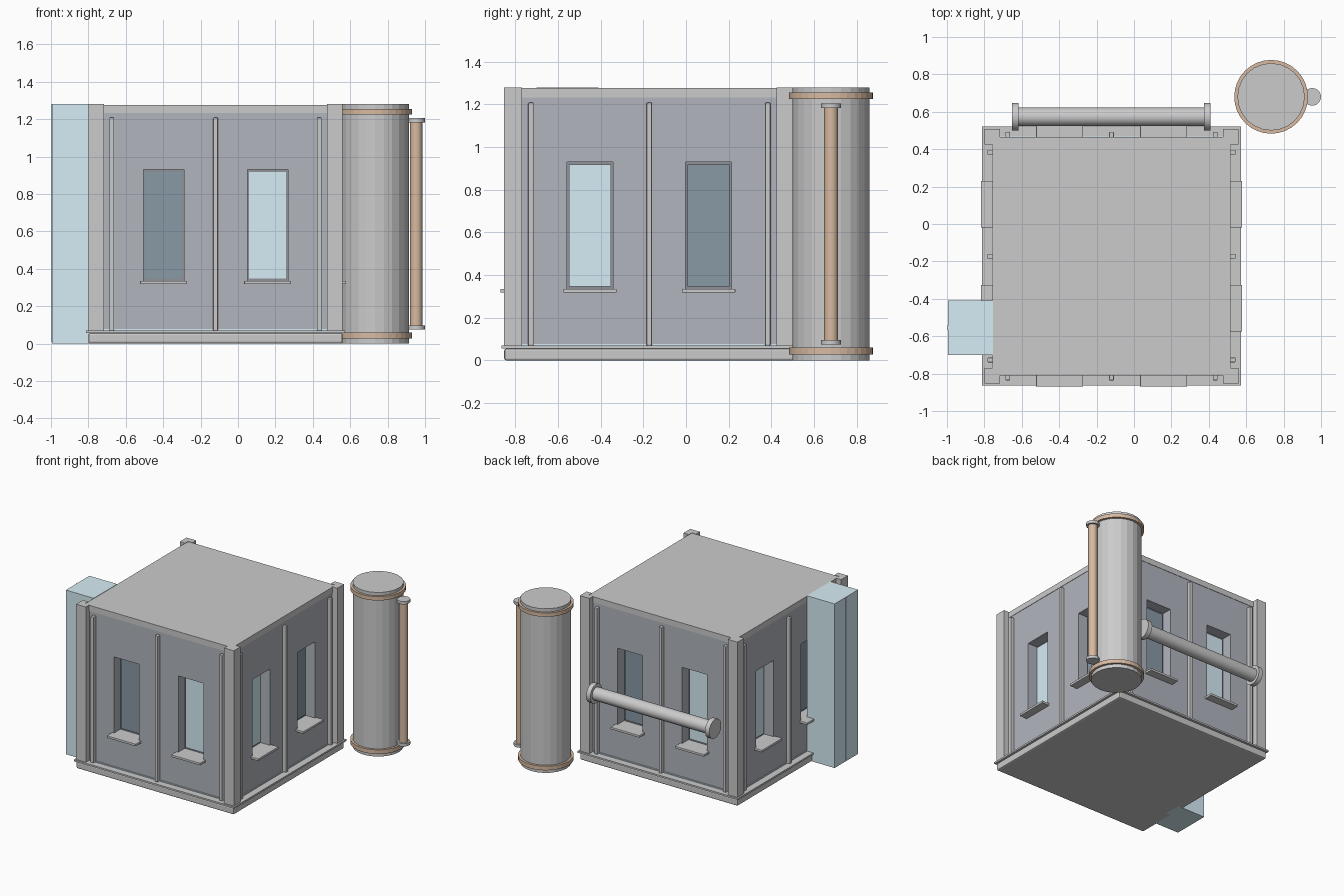
import bpy, bmesh, math
from mathutils import Matrix, Vector

if "Cube" in bpy.data.objects:
    bpy.data.objects.remove(bpy.data.objects["Cube"])

CX, CY = -0.12, -0.172           # centre of the square building


def material(name, rgb):
    m = bpy.data.materials.new(name)
    m.diffuse_color = (*rgb, 1)
    m.use_nodes = True
    m.node_tree.nodes["Principled BSDF"].inputs["Base Color"].default_value = m.diffuse_color
    return m


WALL = material("wall_slate", (0.44, 0.46, 0.51))
GLASS = material("light_glass", (0.68, 0.85, 0.92))
DARK = material("dark_glass", (0.25, 0.32, 0.38))
FRAME = material("frame_dark", (0.28, 0.29, 0.32))
BROWN = material("copper", (0.68, 0.49, 0.36))


def finish(bm, name, mat=None, matrix=None, bevel=0.0):
    if matrix:
        bm.transform(matrix)
    if bevel:
        bmesh.ops.bevel(bm, geom=bm.edges[:], offset=bevel, segments=2,
                        profile=0.5, affect='EDGES')
    bmesh.ops.recalc_face_normals(bm, faces=bm.faces[:])
    me = bpy.data.meshes.new(name)
    bm.to_mesh(me)
    bm.free()
    ob = bpy.data.objects.new(name, me)
    bpy.context.collection.objects.link(ob)
    if mat:
        me.materials.append(mat)
    return ob


def add_box(bm, x, y, z, matrix=Matrix()):
    size = Vector((x[1] - x[0], y[1] - y[0], z[1] - z[0]))
    mid = Vector((x[0] + x[1], y[0] + y[1], z[0] + z[1])) / 2
    bmesh.ops.create_cube(bm, size=1, matrix=matrix @ Matrix.Translation(mid)
                          @ Matrix.Diagonal((*size, 1)))


def box(name, x, y, z, mat=None, matrix=Matrix(), bevel=0.0):
    bm = bmesh.new()
    add_box(bm, x, y, z, matrix)
    return finish(bm, name, mat, bevel=bevel)


def cyl(name, r, lo, hi, at, mat=None, axis='Z', sides=24):
    bm = bmesh.new()
    bmesh.ops.create_cone(bm, cap_ends=True, segments=sides, radius1=r,
                          radius2=r, depth=hi - lo,
                          matrix=Matrix.Translation((0, 0, (lo + hi) / 2)))
    m = Matrix.Translation(at)
    if axis == 'X':
        m = m @ Matrix.Rotation(math.pi / 2, 4, 'Y')
    return finish(bm, name, mat, m)


def side(k):
    """Frame of wall k: x runs along the wall, -y points outward."""
    return Matrix.Translation((CX, CY, 0)) @ Matrix.Rotation(k * math.pi / 2, 4, 'Z')


def square(name, h, z, mat=None, bevel=0.0):
    return box(name, (-h, h), (-h, h), z, mat, side(0), bevel)


# plinth, ledge, glazed strip, walls and roof
square("plinth", 0.68, (0, 0.056), bevel=0.01)
square("plinth_ledge", 0.692, (0.056, 0.069))
square("base_strip", 0.639, (0.069, 0.077), GLASS)
walls = square("walls", 0.634, (0.07, 1.24), WALL)
square("roof_slab", 0.637, (1.232, 1.277))

# window pockets cut into the walls
OFF, HW, Z0, Z1 = 0.278, 0.108, 0.335, 0.93
bm = bmesh.new()
for k in range(4):
    for s in (-1, 1):
        u = s * OFF
        add_box(bm, (u - HW, u + HW), (-0.75, -0.545), (Z0, Z1), side(k))
cutter = finish(bm, "window_cutter")
cutter.hide_render = True
mod = walls.modifiers.new("windows", 'BOOLEAN')
mod.operation = 'DIFFERENCE'
mod.solver = 'EXACT'
mod.object = cutter
bpy.context.view_layer.objects.active = walls
bpy.ops.object.modifier_apply(modifier=mod.name)
bpy.data.objects.remove(cutter)

for k in range(4):
    m = side(k)
    # window frames, panes and sills; dark panes alternate around the building
    for s in (-1, 1):
        u = s * OFF
        box("window_frame", (u - HW, u + HW), (-0.552, -0.54), (Z0, Z1), FRAME, m)
        pane = DARK if (s < 0) == (k % 2 == 0) else GLASS
        box("window_pane", (u - HW + 0.01, u + HW - 0.01), (-0.56, -0.545),
            (Z0 + 0.012, Z1 - 0.012), pane, m)
        box("window_sill", (u - 0.125, u + 0.125), (-0.698, -0.56),
            (0.318, 0.336), None, m, bevel=0.003)
    # vertical battens
    for u in (-0.555, 0, 0.555):
        box("wall_batten", (u - 0.0125, u + 0.0125), (-0.664, -0.62),
            (0.07, 1.208), None, m, bevel=0.004)
    # L-shaped corner post
    bm = bmesh.new()
    a, b, c = 0.68, 0.634, 0.597
    pts = [(-a, -a), (-c, -a), (-c, -b), (-b, -b), (-b, -c), (-a, -c)]
    f = bm.faces.new([bm.verts.new((x, y, 0.068)) for x, y in pts])
    ext = bmesh.ops.extrude_face_region(bm, geom=[f])
    top = [v for v in ext["geom"] if isinstance(v, bmesh.types.BMVert)]
    bmesh.ops.translate(bm, verts=top, vec=(0, 0, 1.212))
    finish(bm, "corner_post", None, m)

# glazed shaft on the left wall with a narrow rib
box("glass_shaft", (-0.995, -0.755), (-0.70, -0.41), (0, 1.28), GLASS)
box("shaft_rib", (-1.0, -0.98), (-0.568, -0.542), (0.01, 1.278), GLASS)

# horizontal pipe behind the back wall
P = (0, 0.573, 0.59)
cyl("back_pipe", 0.05, -0.65, 0.405, P, axis='X')
for lo, hi in ((-0.653, -0.617), (0.373, 0.409)):
    cyl("back_pipe_flange", 0.074, lo, hi, P, axis='X')

# round tank with copper bands
T = (0.733, 0.68, 0)
cyl("tank", 0.18, 0, 1.28, T)
for lo, hi in ((0.028, 0.06), (1.225, 1.255)):
    cyl("tank_band", 0.197, lo, hi, T, BROWN, sides=32)

# copper riser beside the tank
R = (0.953, 0.68, 0)
cyl("riser_pipe", 0.033, 0.08, 1.2, R, BROWN, sides=16)
for lo, hi in ((0.075, 0.097), (1.183, 1.205)):
    cyl("riser_cap", 0.047, lo, hi, R, sides=20)

# smooth the round parts, keeping edges sharp
bpy.ops.object.select_all(action='DESELECT')
for ob in bpy.data.objects:
    if ob.name.startswith(("back_pipe", "riser")):
        ob.select_set(True)
        bpy.context.view_layer.objects.active = ob
bpy.ops.object.shade_smooth_by_angle(angle=math.radians(30))
